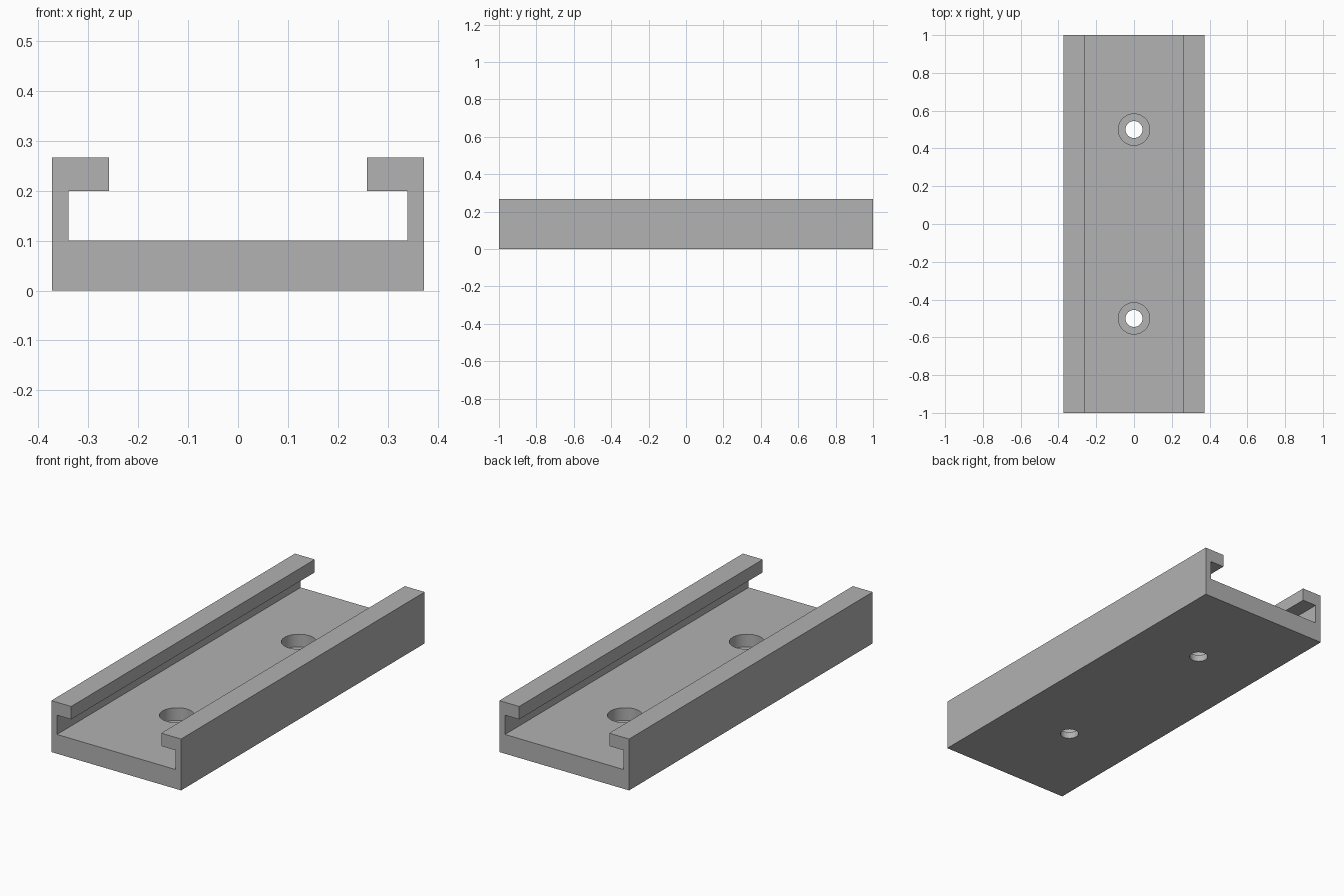
import bpy
import bmesh
import math

cube = bpy.data.objects.get("Cube")
if cube:
    bpy.data.objects.remove(cube, do_unlink=True)

grey = bpy.data.materials.new("plain grey")
grey.use_nodes = True
colour = (0.445, 0.445, 0.445, 1)
grey.diffuse_color = colour
grey.node_tree.nodes["Principled BSDF"].inputs["Base Color"].default_value = colour

HALF_LENGTH = 1.0
FLOOR = 0.1


def add_object(name, bm):
    bmesh.ops.recalc_face_normals(bm, faces=bm.faces)
    mesh = bpy.data.meshes.new(name)
    bm.to_mesh(mesh)
    bm.free()
    mesh.materials.append(grey)
    obj = bpy.data.objects.new(name, mesh)
    bpy.context.collection.objects.link(obj)
    return obj


# Channel: half cross-section mirrored, then extruded along y
half = [(0.373, 0), (0.373, 0.267), (0.259, 0.267),
        (0.259, 0.2), (0.34, 0.2), (0.34, FLOOR)]
section = half + [(-x, z) for x, z in reversed(half)]
bm = bmesh.new()
face = bm.faces.new([bm.verts.new((x, -HALF_LENGTH, z)) for x, z in section])
extruded = bmesh.ops.extrude_face_region(bm, geom=[face])["geom"]
bmesh.ops.translate(bm, vec=(0, 2 * HALF_LENGTH, 0),
                    verts=[v for v in extruded if isinstance(v, bmesh.types.BMVert)])
channel = add_object("channel_rail", bm)


# Stepped screw holes: a wide recess above a narrow through hole
def hole_cutter(name, y):
    ledge = FLOOR - 0.065
    profile = [(0, -0.05), (0.045, -0.05), (0.045, ledge),
               (0.083, ledge), (0.083, FLOOR + 0.04), (0, FLOOR + 0.04)]
    bm = bmesh.new()
    verts = [bm.verts.new((r, y, z)) for r, z in profile]
    edges = [bm.edges.new(pair) for pair in zip(verts, verts[1:])]
    bmesh.ops.spin(bm, geom=verts + edges, cent=(0, y, 0), axis=(0, 0, 1),
                   angle=math.tau, steps=48, use_duplicate=False)
    bmesh.ops.remove_doubles(bm, verts=bm.verts, dist=0.0001)
    cutter = add_object(name, bm)
    cutter.hide_render = True
    return cutter


bpy.context.view_layer.objects.active = channel
for name, y in (("front_hole_cutter", -0.5), ("back_hole_cutter", 0.5)):
    cutter = hole_cutter(name, y)
    cut = channel.modifiers.new("screw hole", 'BOOLEAN')
    cut.operation = 'DIFFERENCE'
    cut.solver = 'EXACT'
    cut.object = cutter
    bpy.ops.object.modifier_apply(modifier=cut.name)
    bpy.data.objects.remove(cutter, do_unlink=True)

# Smooth hole walls, sharp corners
bpy.ops.object.select_all(action='DESELECT')
channel.select_set(True)
bpy.ops.object.shade_smooth_by_angle(angle=math.radians(30))
